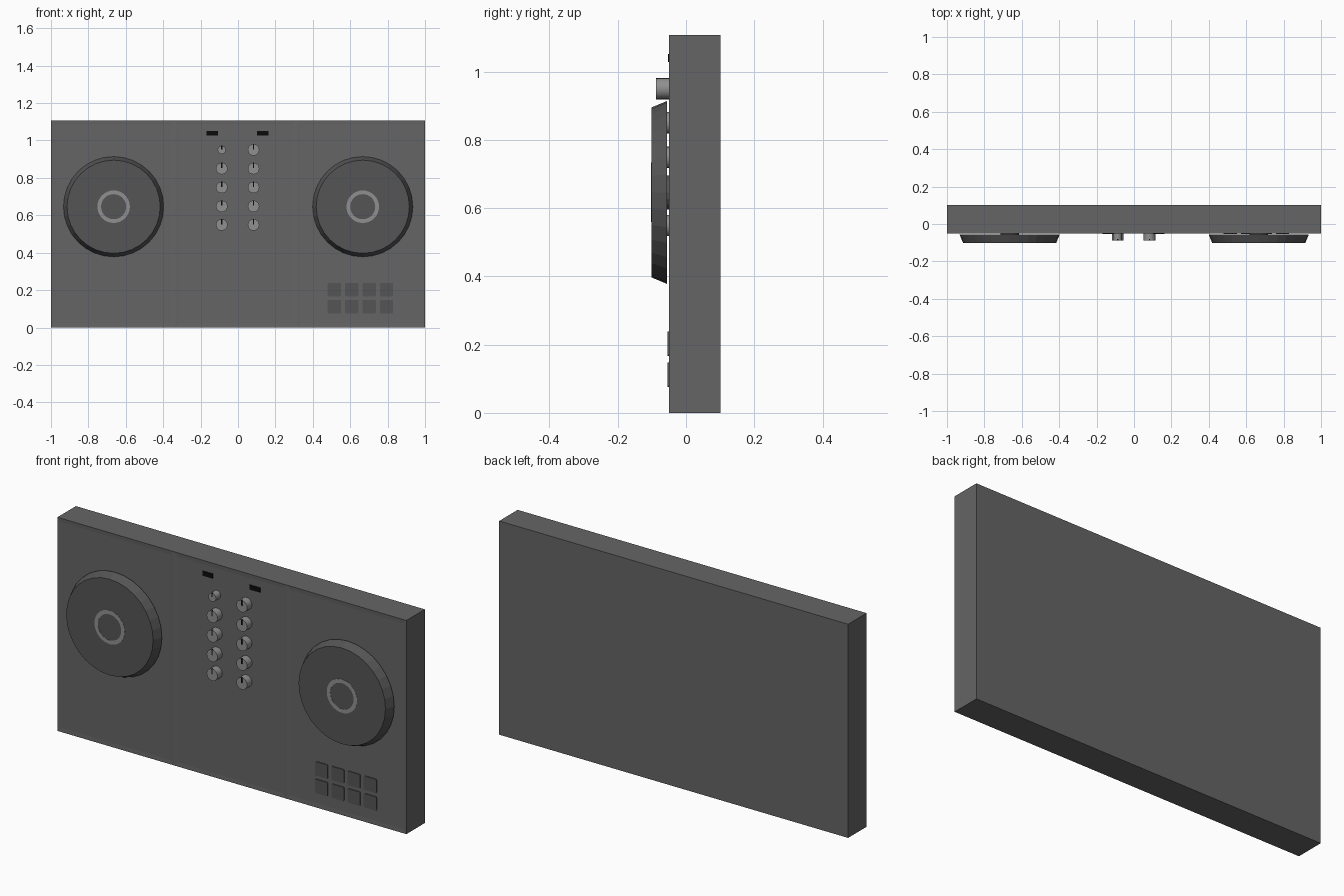
import bpy, bmesh, math
from mathutils import Matrix

if "Cube" in bpy.data.objects:
    bpy.data.objects.remove(bpy.data.objects["Cube"])

FRONT, BACK, HEIGHT = -0.05, 0.101, 1.107


def material(name, value):
    m = bpy.data.materials.new(name)
    m.diffuse_color = (value, value, value, 1)
    m.use_nodes = True
    m.node_tree.nodes["Principled BSDF"].inputs["Base Color"].default_value = m.diffuse_color
    return m


body_mat = material("body_grey", 0.13)
dark_mat = material("dark_grey", 0.09)
light_mat = material("light_grey", 0.28)
black_mat = material("black", 0.003)


def finish(bm, name, mat, smooth=False):
    bmesh.ops.recalc_face_normals(bm, faces=bm.faces[:])
    me = bpy.data.meshes.new(name)
    bm.to_mesh(me)
    bm.free()
    ob = bpy.data.objects.new(name, me)
    bpy.context.collection.objects.link(ob)
    me.materials.append(mat)
    if smooth:
        bpy.ops.object.select_all(action='DESELECT')
        ob.select_set(True)
        bpy.context.view_layer.objects.active = ob
        bpy.ops.object.shade_smooth_by_angle(angle=math.radians(30))
    return ob


def box(name, x, z, w, h, y0, y1, mat, round_corners=0):
    bm = bmesh.new()
    bmesh.ops.create_cube(bm, size=1)
    bm.transform(Matrix.Translation((x, (y0 + y1) / 2, z)) @ Matrix.Diagonal((w, y1 - y0, h, 1)))
    if round_corners:
        edges = [e for e in bm.edges if abs(e.verts[0].co.y - e.verts[1].co.y) > 1e-4]
        bmesh.ops.bevel(bm, geom=edges, offset=round_corners, segments=2,
                        profile=0.5, affect='EDGES')
    return finish(bm, name, mat)


def lathe(name, x, z, profile, sides, mat, closed=False, smooth=False):
    # Revolve (radius, y) points around an axis that points out of the front
    bm = bmesh.new()
    rings = []
    for r, y in profile:
        rings.append([bm.verts.new((x + r * math.sin(2 * math.pi * i / sides), y,
                                    z + r * math.cos(2 * math.pi * i / sides)))
                      for i in range(sides)])
    pairs = list(zip(rings, rings[1:]))
    if closed:
        pairs.append((rings[-1], rings[0]))
    else:
        bm.faces.new(rings[0])
        bm.faces.new(rings[-1])
    for a, b in pairs:
        for i in range(sides):
            j = (i + 1) % sides
            bm.faces.new((a[i], a[j], b[j], b[i]))
    return finish(bm, name, mat, smooth)


# Casing with three very shallow front panels
bm = bmesh.new()
bmesh.ops.create_cube(bm, size=1)
bm.transform(Matrix.Translation((0, (FRONT + BACK) / 2, HEIGHT / 2))
             @ Matrix.Diagonal((2, BACK - FRONT, HEIGHT, 1)))
for cut in (-0.335, 0.315):
    bmesh.ops.bisect_plane(bm, geom=bm.verts[:] + bm.edges[:] + bm.faces[:],
                           plane_co=(cut, 0, 0), plane_no=(1, 0, 0))
bm.normal_update()
front = [f for f in bm.faces if f.normal.y < -0.9]
bmesh.ops.inset_individual(bm, faces=front, thickness=0.03, depth=-0.0015)
finish(bm, "casing", body_mat)

# Jog wheels with a tapered rim and a centre ring
for side, x in (("left", -0.665), ("right", 0.667)):
    lathe(side + "_jog_wheel", x, 0.646, [(0.268, -0.0555), (0.249, -0.101)], 32, dark_mat)
    lathe(side + "_jog_spindle", x, 0.646, [(0.05, -0.045), (0.05, -0.06)], 16, dark_mat)
    lathe(side + "_jog_ring", x, 0.646,
          [(0.087, -0.1), (0.087, -0.102), (0.067, -0.102), (0.067, -0.1)],
          32, light_mat, closed=True)

# Two columns of mixer knobs with pointer marks
for side, x in (("left", -0.087), ("right", 0.083)):
    for i, z in enumerate((0.95, 0.85, 0.749, 0.648, 0.549)):
        r = 0.022 if side == "left" and i == 0 else 0.031
        lathe(f"{side}_knob_{i}", x, z, [(r, -0.045), (r, -0.088)], 20, light_mat, smooth=True)
        box(f"{side}_knob_mark_{i}", x, z + r * 0.55, 0.006, r * 0.9,
            -0.0885, -0.08, black_mat)

# Small display windows at the top
for side, x in (("left", -0.138), ("right", 0.132)):
    box(side + "_display", x, 1.04, 0.06, 0.024, -0.0525, -0.045, black_mat)

# Performance pads, two rows of four
for row, z in enumerate((0.112, 0.203)):
    for col in range(4):
        box(f"pad_{row}_{col}", 0.515 + 0.093 * col, z, 0.072, 0.072,
            -0.0535, -0.045, dark_mat, round_corners=0.006)
